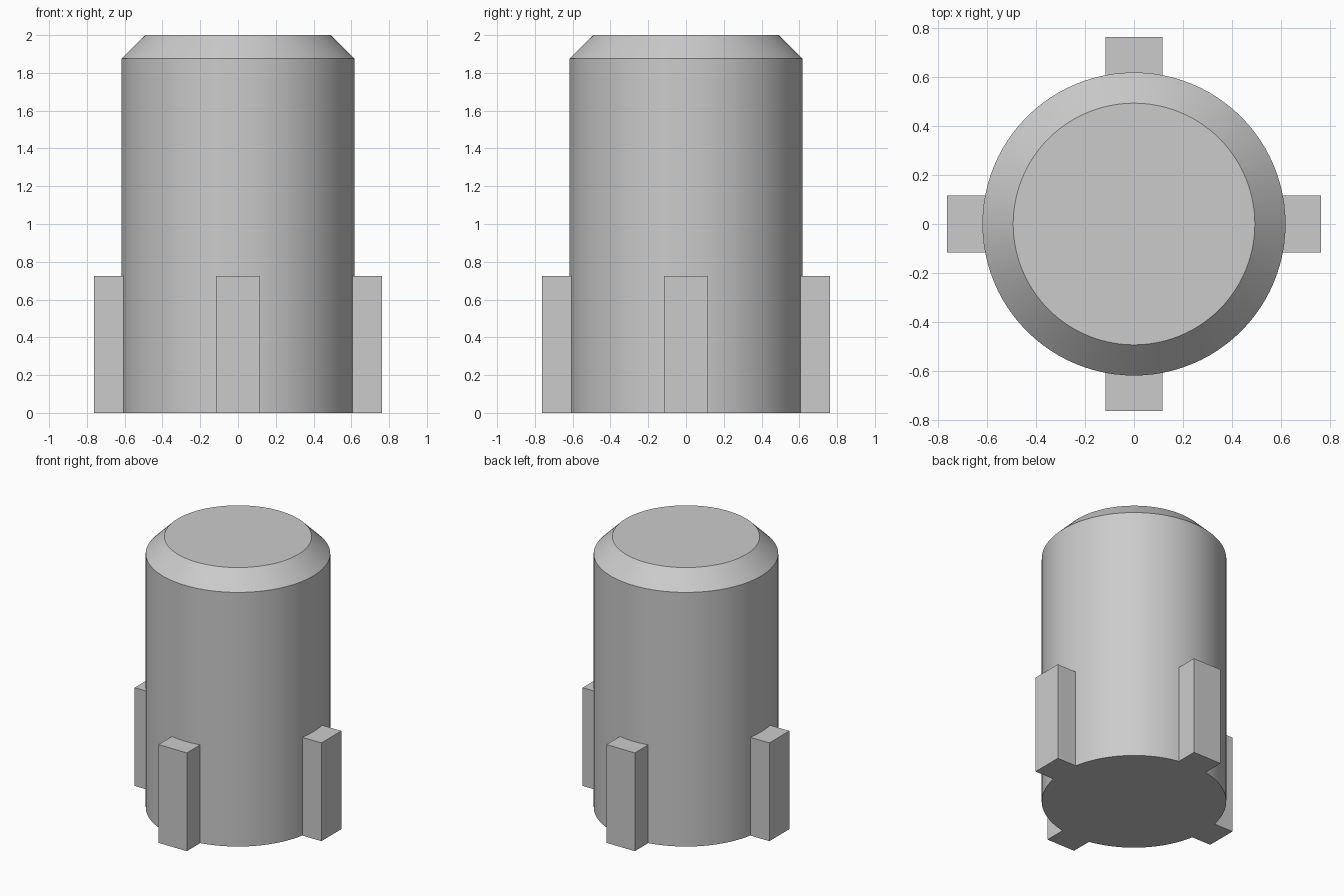
import bpy
import bmesh
from math import asin, cos, sin, pi, radians

RADIUS = 0.617
FIN_REACH = 0.762
FIN_HALF = 0.116
FIN_HEIGHT = 0.725
SEGMENTS = 96

cube = bpy.data.objects.get("Cube")
if cube:
    bpy.data.objects.remove(cube, do_unlink=True)

grey = bpy.data.materials.new("light grey")
grey.use_nodes = True
grey.diffuse_color = (0.6, 0.6, 0.6, 1)
grey.node_tree.nodes["Principled BSDF"].inputs["Base Color"].default_value = (0.6, 0.6, 0.6, 1)


def add_object(name, bm):
    bmesh.ops.recalc_face_normals(bm, faces=bm.faces)
    mesh = bpy.data.meshes.new(name)
    bm.to_mesh(mesh)
    bm.free()
    mesh.materials.append(grey)
    obj = bpy.data.objects.new(name, mesh)
    bpy.context.collection.objects.link(obj)
    bpy.ops.object.select_all(action='DESELECT')
    obj.select_set(True)
    bpy.context.view_layer.objects.active = obj
    bpy.ops.object.shade_smooth_by_angle(angle=radians(30))
    return obj


# Round body with a chamfered top, lofted between rings
bm = bmesh.new()
rings = []
for r, z in [(RADIUS, 0), (RADIUS, 1.875), (0.492, 2)]:
    rings.append([bm.verts.new((r * cos(2 * pi * i / SEGMENTS), r * sin(2 * pi * i / SEGMENTS), z))
                  for i in range(SEGMENTS)])
for low, high in zip(rings, rings[1:]):
    for i in range(SEGMENTS):
        j = (i + 1) % SEGMENTS
        bm.faces.new((low[i], low[j], high[j], high[i]))
bm.faces.new(rings[0])
bm.faces.new(rings[-1])
add_object("body", bm)

# Four fins whose inner side follows the body's curve
inner = RADIUS - 0.001
half_angle = asin(FIN_HALF / inner)
steps = 8
arc = [half_angle * (2 * i / steps - 1) for i in range(steps + 1)]
outline = [(inner * cos(a), inner * sin(a)) for a in arc]
outline += [(FIN_REACH, FIN_HALF), (FIN_REACH, -FIN_HALF)]
for k, side in enumerate(["left", "back", "right", "front"]):
    bm = bmesh.new()
    base = bm.faces.new([bm.verts.new((x, y, 0)) for x, y in outline])
    top = bmesh.ops.extrude_face_region(bm, geom=[base], use_keep_orig=True)
    moved = [v for v in top["geom"] if isinstance(v, bmesh.types.BMVert)]
    bmesh.ops.translate(bm, verts=moved, vec=(0, 0, FIN_HEIGHT))
    fin = add_object(side + "_fin", bm)
    fin.rotation_euler.z = k * pi / 2
